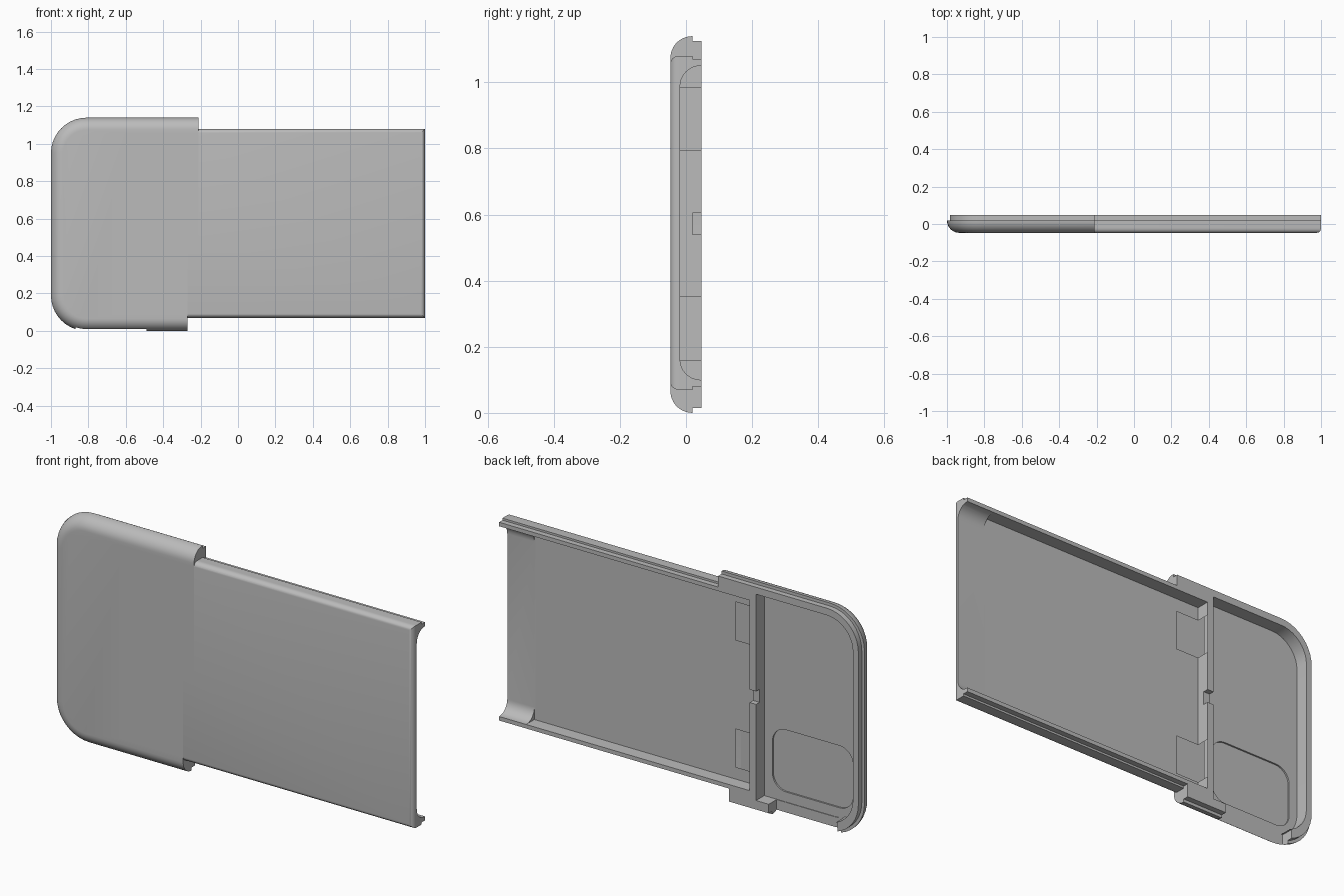
import bpy, bmesh, math
from math import cos, sin, pi

if "Cube" in bpy.data.objects:
    bpy.data.objects.remove(bpy.data.objects["Cube"])

GREY = bpy.data.materials.new("plain grey")
GREY.use_nodes = True
GREY.diffuse_color = (0.5, 0.5, 0.5, 1)
GREY.node_tree.nodes["Principled BSDF"].inputs["Base Color"].default_value = (0.5, 0.5, 0.5, 1)

BACK, SEAM, FLOOR, FRONT = 0.047, 0.02, -0.018, -0.047


def loft(name, rings):
    """Closed solid through rings given as (y, [(x, z), ...])."""
    bm = bmesh.new()
    loops = [[bm.verts.new((x, y, z)) for x, z in pts] for y, pts in rings]
    for a, b in zip(loops, loops[1:]):
        for i in range(len(a)):
            j = (i + 1) % len(a)
            bm.faces.new((a[i], a[j], b[j], b[i]))
    bm.faces.new(loops[0])
    bm.faces.new(loops[-1])
    bmesh.ops.recalc_face_normals(bm, faces=bm.faces)
    mesh = bpy.data.meshes.new(name)
    bm.to_mesh(mesh)
    bm.free()
    ob = bpy.data.objects.new(name, mesh)
    bpy.context.collection.objects.link(ob)
    mesh.materials.append(GREY)
    return ob


def arc(cx, cz, r, start, steps=10):
    angles = [start + pi / 2 * i / steps for i in range(steps + 1)]
    return [(cx + r * cos(t), cz + r * sin(t)) for t in angles]


def rect(x0, x1, z0, z1):
    return [(x0, z0), (x1, z0), (x1, z1), (x0, z1)]


def rounded(x0, x1, z0, z1, r):
    return (arc(x0 + r, z0 + r, r, pi) + arc(x1 - r, z0 + r, r, 1.5 * pi)
            + arc(x1 - r, z1 - r, r, 0) + arc(x0 + r, z1 - r, r, pi / 2))


def box(name, x0, x1, y0, y1, z0, z1):
    return loft(name, [(y, rect(x0, x1, z0, z1)) for y in (y0, y1)])


def prism(name, y0, y1, pts):
    return loft(name, [(y0, pts), (y1, pts)])


def combine(target, other, operation):
    """Apply a boolean and remove the helper."""
    other.hide_render = True
    mod = target.modifiers.new("join", 'BOOLEAN')
    mod.operation, mod.solver, mod.object = operation, 'EXACT', other
    bpy.context.view_layer.objects.active = target
    bpy.ops.object.modifier_apply(modifier=mod.name)
    bpy.data.objects.remove(other)


def cut(other):
    combine(case, other, 'DIFFERENCE')


def edge_profile(radius, height, steps=9):
    """Rounded front edge as (y, inset) pairs."""
    angles = [pi / 2 * i / steps for i in range(steps + 1)]
    return [(FRONT + height * (1 - cos(t)), radius * (1 - sin(t))) for t in angles]


# wide end with large rounded corners and a stepped lip
def wide_outline(inset):
    r = 0.19 - inset
    left = arc(-0.81, 0.95, r, pi / 2) + arc(-0.81, 0.19, r, pi)
    return left + [(-0.27, inset), (-0.27, 0.5), (-0.21, 0.5), (-0.21, 1.14 - inset)]


rings = [(y, wide_outline(i)) for y, i in edge_profile(0.065, SEAM - FRONT)]
rings += [(SEAM, wide_outline(0.015)), (BACK, wide_outline(0.015))]
case = loft("case_shell", rings)


# narrow sliding end
def narrow_outline(inset, end_inset):
    return rect(-0.6, 1 - end_inset, 0.07 + inset, 1.08 - inset)


rings = [(y, narrow_outline(i, i)) for y, i in edge_profile(0.022, 0.025, 6)]
rings += [(SEAM, narrow_outline(0, 0)), (SEAM, narrow_outline(0.01, 0)), (BACK, narrow_outline(0.01, 0))]
combine(case, loft("narrow_end", rings), 'UNION')

# main tray, open at the far end, with filleted mouth
cut(box("tray_cutter", -0.385, 0.85, FLOOR, 0.1, 0.10, 1.05))
r = 0.062
mouth = [(0.1 + r - r * cos(t), FLOOR + r - r * sin(t)) for t in [pi / 2 * i / 8 for i in range(9)]]
mouth += [(1.15 - z, y) for z, y in reversed(mouth)] + [(1.05, 0.1), (0.1, 0.1)]
bm_mouth = loft("mouth_cutter", [(0.84, mouth), (1.1, mouth)])
for v in bm_mouth.data.vertices:
    x, y, z = v.co.y, v.co.z, v.co.x
    v.co = (x, y, z)
cut(bm_mouth)

# rounded compartment in the wide end
pocket = arc(-0.81, 0.945, 0.145, pi / 2) + arc(-0.81, 0.205, 0.145, pi) + [(-0.42, 0.06), (-0.42, 1.09)]
cut(prism("compartment_cutter", FLOOR, 0.1, pocket))
cut(prism("lens_recess_cutter", FLOOR - 0.008, 0.0, rounded(-0.91, -0.465, 0.11, 0.42, 0.075)))

# side button opening and divider notch
cut(box("button_cutter", -0.87, -0.49, FLOOR + 0.003, 0.1, -0.1, 0.07))
cut(box("notch_cutter", -0.5, -0.3, SEAM, 0.1, 0.54, 0.605))

# magnet blocks with round seats
for z in (0.255, 0.89):
    combine(case, box("magnet_block", -0.40, -0.26, FLOOR - 0.01, BACK, z - 0.095, z + 0.095), 'UNION')
    for radius, depth in ((0.052, 0.012), (0.042, 0.018)):
        seat = [(-0.309 + radius * cos(i * pi / 16), z + radius * sin(i * pi / 16)) for i in range(32)]
        cut(prism("seat_cutter", BACK - depth, 0.1, seat))

# smooth the rounded edges, keep corners crisp
bpy.ops.object.select_all(action='DESELECT')
case.select_set(True)
bpy.context.view_layer.objects.active = case
bpy.ops.object.shade_smooth_by_angle(angle=math.radians(30))
